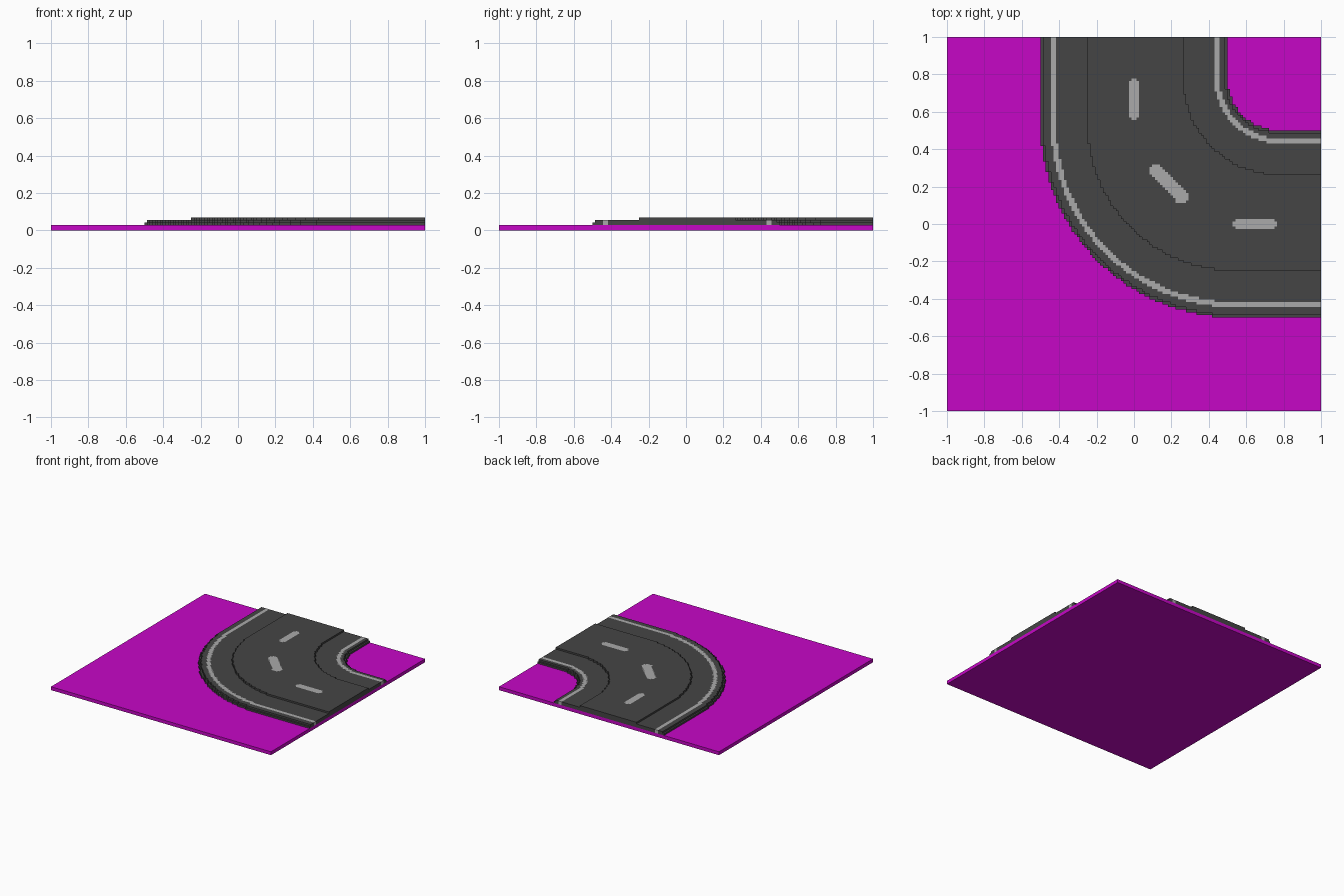
import bpy, bmesh, math

cube = bpy.data.objects.get("Cube")
if cube:
    bpy.data.objects.remove(cube, do_unlink=True)

N = 144                 # blocks along each side
S = 2.0 / N             # block size


def material(name, rgb):
    m = bpy.data.materials.new(name)
    m.use_nodes = True
    m.diffuse_color = (*rgb, 1)
    bsdf = m.node_tree.nodes["Principled BSDF"]
    bsdf.inputs["Base Color"].default_value = (*rgb, 1)
    bsdf.inputs["Roughness"].default_value = 0.9
    return m


MAGENTA = material("magenta", (0.565, 0.002, 0.565))
ASPHALT = material("asphalt grey", (0.060, 0.060, 0.060))
PAINT = material("light grey paint", (0.402, 0.402, 0.402))


def block_layer(name, inside, low, high, mat):
    """Slab of blocks wherever inside(x, y) holds, between two block levels."""
    cells = {(i, j) for i in range(N) for j in range(N)
             if inside(-1 + (i + 0.5) * S, -1 + (j + 0.5) * S)}
    z0, z1 = low * S, high * S
    bm = bmesh.new()

    def quad(*pts):
        bm.faces.new([bm.verts.new((-1 + i * S, -1 + j * S, z)) for i, j, z in pts])

    for i, j in sorted(cells):
        # top and bottom strips, one per unbroken run along x
        if (i - 1, j) not in cells:
            e = i
            while (e, j) in cells:
                e += 1
            quad((i, j, z1), (e, j, z1), (e, j + 1, z1), (i, j + 1, z1))
            quad((i, j + 1, z0), (e, j + 1, z0), (e, j, z0), (i, j, z0))
        # walls on exposed sides
        for dx, dy, a, b in ((-1, 0, (0, 1), (0, 0)), (1, 0, (1, 0), (1, 1)),
                             (0, -1, (0, 0), (1, 0)), (0, 1, (1, 1), (0, 1))):
            if (i + dx, j + dy) not in cells:
                p, q = (i + a[0], j + a[1]), (i + b[0], j + b[1])
                quad((*p, z0), (*q, z0), (*q, z1), (*p, z1))
    bmesh.ops.remove_doubles(bm, verts=bm.verts, dist=S * 0.01)
    me = bpy.data.meshes.new(name)
    bm.to_mesh(me)
    bm.free()
    me.materials.append(mat)
    ob = bpy.data.objects.new(name, me)
    bpy.context.collection.objects.link(ob)
    return ob


# Distance from the bend's corner: straight at both ends, round between
def bend(x, y, c):
    return math.hypot(max(c - x, 0), max(c - y, 0))


def outer(x, y):
    return bend(x, y, 0.54)


def inner(x, y):
    return bend(x, y, 0.78)


def road(x, y):
    return outer(x, y) < 1.04 and inner(x, y) > 0.28


def paving(x, y):
    return outer(x, y) < 1.026 and inner(x, y) > 0.294


def crown(x, y):
    return outer(x, y) < 0.79 and inner(x, y) > 0.516


def outer_line(x, y):
    return 0.9565 < outer(x, y) < 0.9845


def inner_line(x, y):
    return 0.3215 < inner(x, y) < 0.3495


def edge_line(x, y):
    return outer_line(x, y) or inner_line(x, y)


# Centre dashes as rounded strokes: start, end, radius
DASHES = [((0, 0.582), (0, 0.752), 0.028),
          ((0.118, 0.283), (0.256, 0.142), 0.036),
          ((0.555, 0), (0.737, 0), 0.028)]


def dash(x, y):
    for (ax, ay), (bx, by), r in DASHES:
        ux, uy = bx - ax, by - ay
        t = ((x - ax) * ux + (y - ay) * uy) / (ux * ux + uy * uy)
        t = min(max(t, 0), 1)
        if math.hypot(x - ax - t * ux, y - ay - t * uy) < r:
            return True
    return False


# Ground tile
bpy.ops.mesh.primitive_cube_add(size=1, location=(0, 0, S))
ground = bpy.context.object
ground.name = "ground_tile"
ground.scale = (2, 2, 2 * S)
ground.data.materials.append(MAGENTA)

# Road in three rising steps
block_layer("road_edge", lambda x, y: road(x, y) and not edge_line(x, y), 2, 3, ASPHALT)
block_layer("road_shoulder", lambda x, y: paving(x, y) and not edge_line(x, y), 3, 4, ASPHALT)
block_layer("road_crown", lambda x, y: crown(x, y) and not dash(x, y), 4, 5, ASPHALT)

# Painted markings set flush into the road
block_layer("outer_edge_line", outer_line, 2, 4, PAINT)
block_layer("inner_edge_line", inner_line, 2, 4, PAINT)
block_layer("centre_dashes", dash, 4, 5, PAINT)
